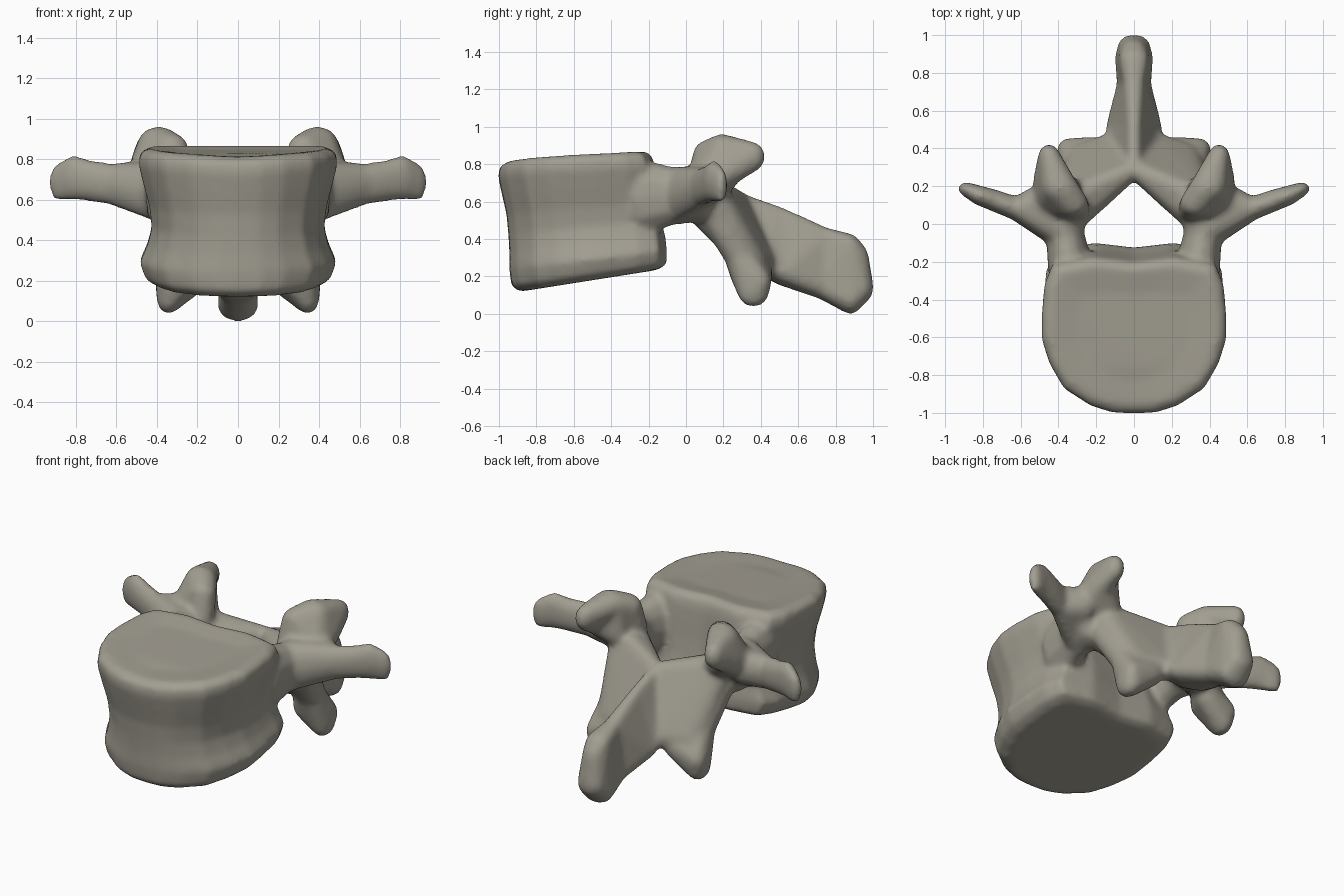
import bpy
import bmesh
from mathutils import Vector

if "Cube" in bpy.data.objects:
    bpy.data.objects.remove(bpy.data.objects["Cube"])

bone = bpy.data.materials.new("warm_grey_bone")
bone.use_nodes = True
colour = (0.36, 0.34, 0.285, 1)
bone.diffuse_color = colour
bone.node_tree.nodes["Principled BSDF"].inputs["Base Color"].default_value = colour

bm = bmesh.new()


def hull(blobs, side=1):
    """Wrap ellipsoids (x, y, z, rx, ry, rz) in one convex skin."""
    tmp = bmesh.new()
    for x, y, z, rx, ry, rz in blobs:
        made = bmesh.ops.create_icosphere(tmp, subdivisions=2, radius=1)
        for v in made["verts"]:
            v.co = Vector((side * (x + v.co.x * rx), y + v.co.y * ry, z + v.co.z * rz))
    points = [v.co.copy() for v in tmp.verts]
    tmp.free()
    verts = [bm.verts.new(p) for p in points]
    bmesh.ops.convex_hull(bm, input=verts)
    spare = [v for v in verts if v.is_valid and not v.link_faces]
    bmesh.ops.delete(bm, geom=spare, context="VERTS")


def chain(blobs, side=1):
    for pair in zip(blobs, blobs[1:]):
        hull(pair, side)


# Vertebral body: kidney outline lofted through rims and waist
half = [(0, 0), (.24, .008), (.47, .05), (.76, .16), (.91, .31), (1, .47), (1, .62),
        (.97, .82), (.88, .95), (.45, 1), (0, .97)]
outline = half + [(-x, t) for x, t in half[-2:0:-1]]
# half width, front y, back y, front z, back z
rings = [(.30, -.82, -.36, .815, .845), (.445, -.96, -.22, .81, .87),
         (.485, -1, -.18, .78, .845), (.49, -1.005, -.165, .73, .79),
         (.465, -.985, -.155, .64, .70), (.437, -.96, -.145, .53, .60),
         (.425, -.95, -.13, .42, .50), (.447, -.945, -.11, .33, .42),
         (.485, -.945, -.10, .24, .34), (.455, -.935, -.10, .15, .265),
         (.40, -.89, -.15, .118, .235)]
loops = []
for i, (w, front, back, zf, zb) in enumerate(rings):
    power = .5 if i < 4 else 1
    loops.append([bm.verts.new((x * w, front + (back - front) * t,
                                zf + (zb - zf) * t ** power)) for x, t in outline])
n = len(outline)
for a, b in zip(loops, loops[1:]):
    for i in range(n):
        j = (i + 1) % n
        bm.faces.new((a[i], b[i], b[j], a[j]))
bm.faces.new(loops[0])
bm.faces.new(loops[-1][::-1])

for side in (1, -1):
    # Pedicle, flared where it leaves the body
    neck = (.365, -.06, .63, .105, .08, .155)
    chain([(.335, -.24, .62, .125, .10, .21), neck, (.38, .07, .64, .13, .10, .155)], side)
    # Transverse process with a broad root
    arm = (.62, .08, .675, .06, .065, .105)
    hull([neck, arm, (.49, .14, .69, .075, .075, .10)], side)
    chain([arm, (.74, .125, .695, .06, .06, .105), (.815, .15, .71, .055, .054, .115),
           (.893, .187, .685, .04, .038, .095)], side)
    # Superior articular process, a curved blade
    root = (.42, .11, .70, .13, .09, .10)
    inner = (.325, .11, .85, .085, .075, .08)
    crest = (.39, .19, .885, .10, .07, .08)
    flank = (.46, .24, .77, .075, .075, .08)
    hull([root, inner, crest, (.30, .07, .70, .07, .07, .09)], side)
    hull([root, flank, crest, (.36, .20, .70, .08, .06, .07)], side)
    hull([flank, crest, (.45, .365, .84, .058, .06, .08)], side)
    # Lamina
    hull([(.31, .05, .60, .08, .08, .11), (.34, .14, .66, .08, .07, .08),
          (.02, .28, .59, .05, .06, .07), (.10, .43, .27, .08, .06, .07),
          (.26, .35, .28, .10, .08, .07)], side)
    # Inferior articular process
    middle = (.295, .29, .31, .095, .09, .08)
    tip = (.342, .36, .11, .062, .085, .077)
    chain([(.33, .14, .55, .095, .08, .10), middle, tip], side)
    hull([middle, tip, (.355, .39, .17, .055, .065, .07),
          (.21, .39, .22, .08, .075, .08), (.26, .30, .22, .075, .07, .08)], side)

# Spinous process: thin ridge above, thicker lower border
stations = [[(0, .29, .60, .04, .05, .05), (0, .42, .28, .16, .06, .08)],
            [(0, .50, .525, .04, .05, .05), (0, .51, .22, .155, .06, .07)],
            [(0, .74, .415, .055, .05, .05), (0, .73, .145, .095, .06, .07)],
            [(0, .875, .375, .08, .055, .055), (0, .88, .075, .105, .065, .08)]]
for a, b in zip(stations, stations[1:]):
    hull(a + b)
hull(stations[-1] + [(0, .95, .14, .085, .055, .08), (0, .93, .30, .065, .05, .07)])

# Fuse every part into one continuous bone surface
bmesh.ops.recalc_face_normals(bm, faces=bm.faces)
mesh = bpy.data.meshes.new("vertebra")
bm.to_mesh(mesh)
bm.free()
mesh.materials.append(bone)
vertebra = bpy.data.objects.new("vertebra", mesh)
bpy.context.collection.objects.link(vertebra)

fuse = vertebra.modifiers.new("fuse", "REMESH")
fuse.mode = "VOXEL"
fuse.voxel_size = .016
fuse.use_smooth_shade = True
soften = vertebra.modifiers.new("soften", "SMOOTH")
soften.factor = .5
soften.iterations = 12
